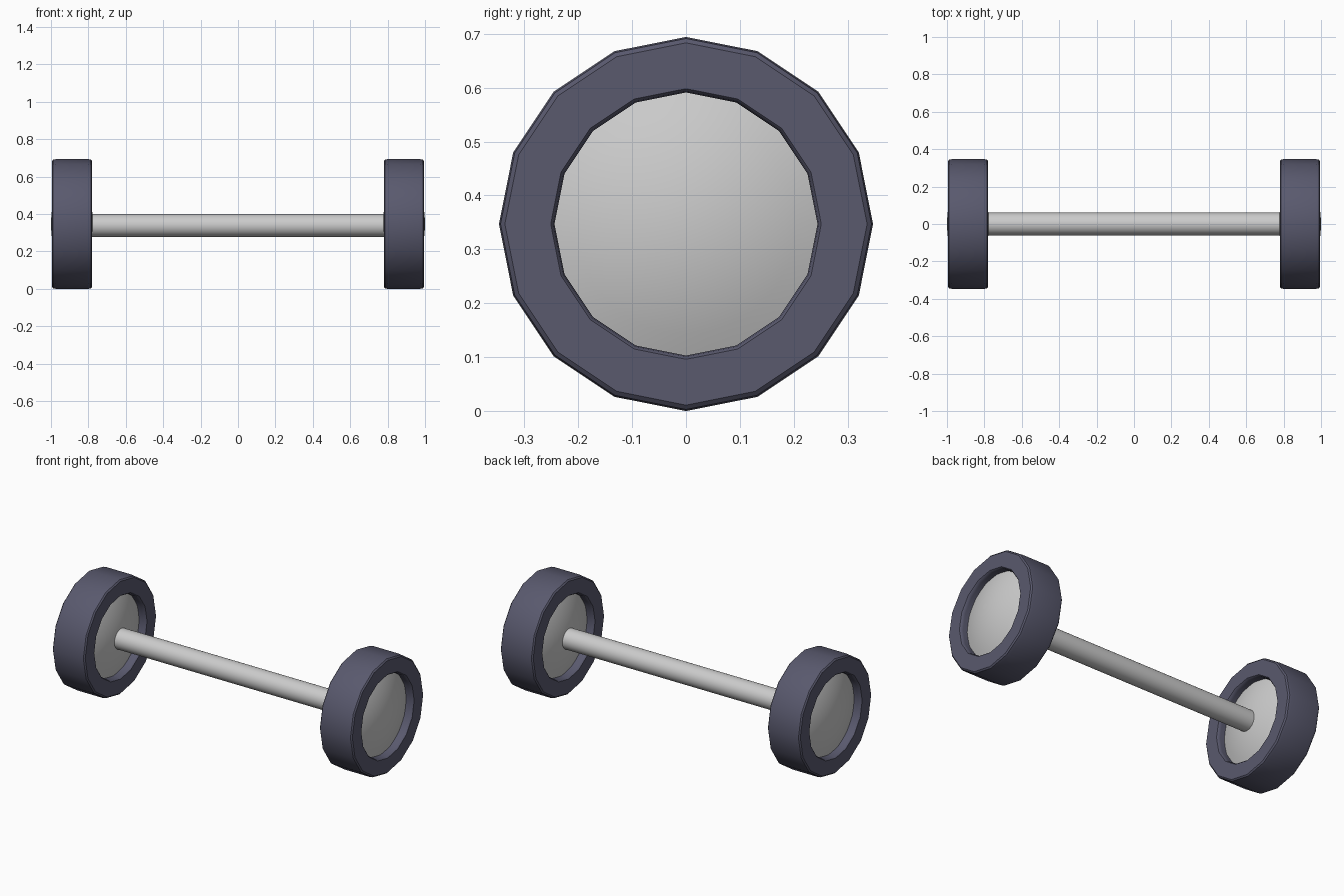
import bpy, bmesh, math

if "Cube" in bpy.data.objects:
    bpy.data.objects.remove(bpy.data.objects["Cube"])

R, CZ, WX = 0.347, 0.347, 0.8875   # wheel radius, hub height, wheel centre in x

rubber = bpy.data.materials.new("rubber")
rubber.diffuse_color = (0.1, 0.1, 0.155, 1)
rubber.use_nodes = True
rubber.node_tree.nodes["Principled BSDF"].inputs["Base Color"].default_value = rubber.diffuse_color


def lathe(name, profile, sides, loc, closed=False, mat=None):
    """Spin (x, radius) points about the x axis; radius 0 makes a pole."""
    bm = bmesh.new()
    rings = []
    for x, r in profile:
        if r == 0:
            rings.append([bm.verts.new((x, 0, 0))] * sides)
        else:
            rings.append([bm.verts.new((x, r * math.sin(a), r * math.cos(a)))
                          for a in (2 * math.pi * i / sides for i in range(sides))])
    pairs = list(zip(rings, rings[1:]))
    if closed:
        pairs.append((rings[-1], rings[0]))
    for a, b in pairs:
        for i in range(sides):
            j = (i + 1) % sides
            quad = list(dict.fromkeys((a[i], a[j], b[j], b[i])))
            bm.faces.new(quad)
    bmesh.ops.recalc_face_normals(bm, faces=bm.faces)
    mesh = bpy.data.meshes.new(name)
    bm.to_mesh(mesh)
    bm.free()
    obj = bpy.data.objects.new(name, mesh)
    bpy.context.collection.objects.link(obj)
    obj.location = loc
    if mat:
        mesh.materials.append(mat)
    bpy.ops.object.select_all(action='DESELECT')
    obj.select_set(True)
    bpy.context.view_layer.objects.active = obj
    bpy.ops.object.shade_smooth_by_angle(angle=math.radians(35))
    return obj


# Tyre cross-section: a band with softened corners
w = 0.1075
half = [(w - 0.022, R), (w - 0.007, R - 0.003), (w, R - 0.011),
        (w, 0.251), (w - 0.006, 0.246), (w - 0.02, 0.244)]
tyre_profile = half + [(-x, r) for x, r in reversed(half)]

# Hub cross-section: a shallow dome on each face
edge, rise, rim = 0.055, 0.0575, 0.255
dome = [(edge + rise * (1 - t * t), rim * t) for t in (0, 0.2, 0.4, 0.6, 0.8, 1)]
hub_profile = dome + [(-x, r) for x, r in reversed(dome)]

for side, sx in (("left", -1), ("right", 1)):
    lathe(side + "_tyre", tyre_profile, 16, (sx * WX, 0, CZ), True, rubber)
    lathe(side + "_hub", hub_profile, 32, (sx * WX, 0, CZ))

# Axle between the wheels, slightly below the hub centres
lathe("axle", [(-WX, 0), (-WX, 0.061), (WX, 0.061), (WX, 0)], 32, (0, 0, 0.339))
